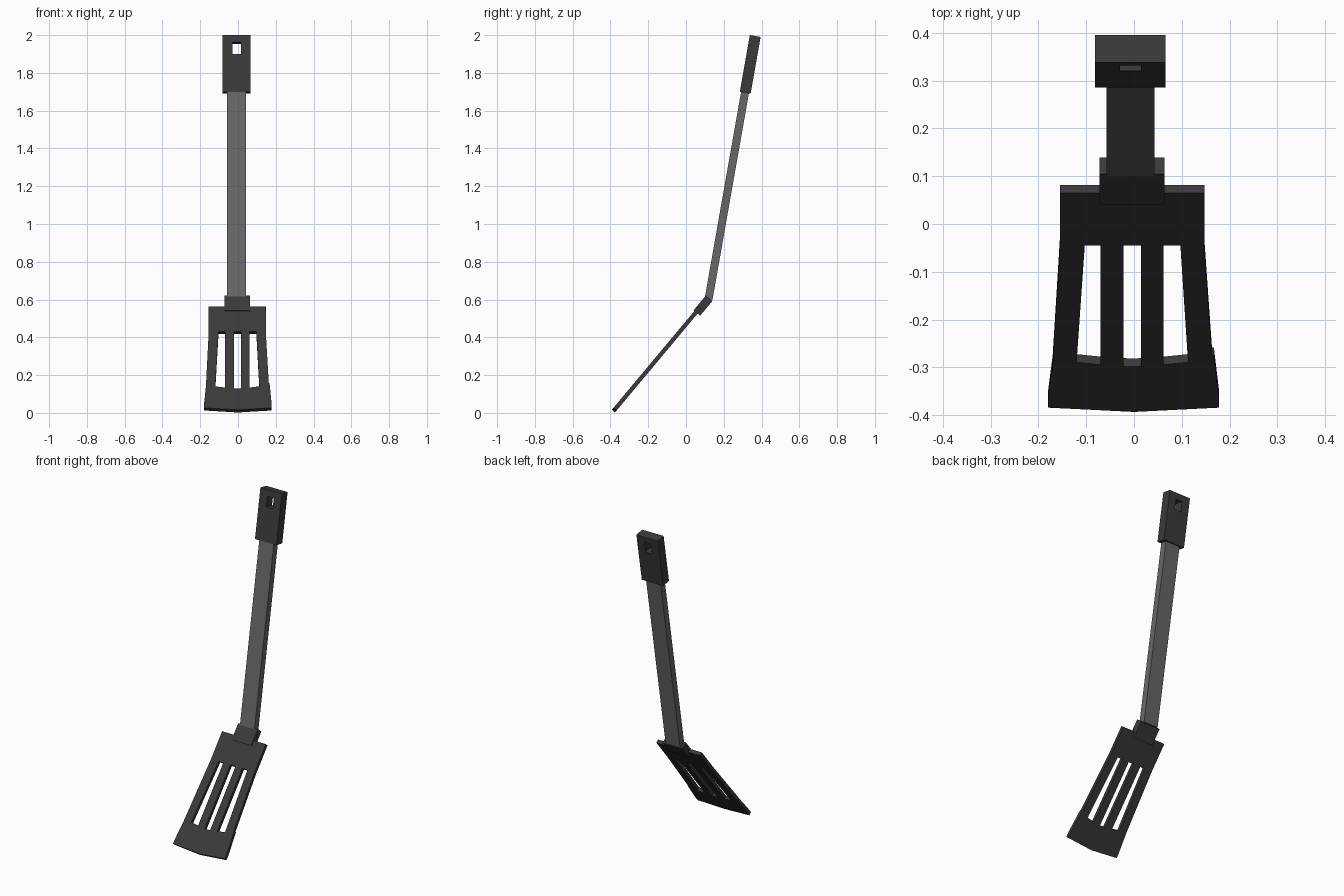
import bpy, bmesh, math
from mathutils import Matrix

if "Cube" in bpy.data.objects:
    bpy.data.objects.remove(bpy.data.objects["Cube"])


def material(name, value):
    m = bpy.data.materials.new(name)
    m.diffuse_color = (value, value, value, 1)
    m.use_nodes = True
    m.node_tree.nodes["Principled BSDF"].inputs["Base Color"].default_value = m.diffuse_color
    return m


dark = material("dark nylon", 0.042)
grey = material("grey metal", 0.135)


def rect(x0, x1, y0, y1):
    return [(x0, y0), (x1, y0), (x1, y1), (x0, y1)]


def plate(name, loops, thickness, origin, tilt, mat):
    """Extruded profile (first loop outline, others holes).
    origin = (y, z) on the front face, tilt = degrees above horizontal."""
    cu = bpy.data.curves.new(name + "_profile", 'CURVE')
    cu.dimensions = '2D'
    cu.fill_mode = 'BOTH'
    cu.extrude = thickness / 2
    for pts in loops:
        sp = cu.splines.new('POLY')
        sp.points.add(len(pts) - 1)
        for p, (x, y) in zip(sp.points, pts):
            p.co = (x, y, 0, 1)
        sp.use_cyclic_u = True
    tmp = bpy.data.objects.new(name + "_profile", cu)
    bpy.context.collection.objects.link(tmp)
    bpy.context.view_layer.update()
    dg = bpy.context.evaluated_depsgraph_get()
    me = bpy.data.meshes.new_from_object(tmp.evaluated_get(dg))
    bpy.data.objects.remove(tmp)

    bm = bmesh.new()
    bm.from_mesh(me)
    bmesh.ops.remove_doubles(bm, verts=bm.verts, dist=1e-5)
    bmesh.ops.recalc_face_normals(bm, faces=bm.faces)
    bm.transform(Matrix.Translation((0, *origin))
                 @ Matrix.Rotation(math.radians(tilt), 4, 'X')
                 @ Matrix.Translation((0, 0, -thickness / 2)))
    for f in bm.faces:
        f.smooth = False
    bm.to_mesh(me)
    bm.free()
    me.name = name
    me.materials.clear()
    me.materials.append(mat)
    ob = bpy.data.objects.new(name, me)
    bpy.context.collection.objects.link(ob)
    return ob


# Slotted blade, flared towards a slightly pointed tip
outline = [(-0.155, 0), (-0.155, -0.175), (-0.170, -0.555), (-0.180, -0.675),
           (-0.180, -0.700), (0.0, -0.714), (0.178, -0.700), (0.178, -0.672),
           (0.167, -0.530), (0.163, -0.530), (0.147, -0.175), (0.147, 0)]
slots = [
    [(-0.103, -0.172), (-0.070, -0.172), (-0.070, -0.560), (-0.120, -0.552)],
    [(-0.022, -0.172), (0.015, -0.172), (0.015, -0.565), (-0.003, -0.566), (-0.022, -0.565)],
    [(0.062, -0.172), (0.097, -0.172), (0.113, -0.552), (0.062, -0.560)],
]
plate("blade", [outline] + slots, 0.022, (0.065, 0.564), 50.1, dark)

# Collar joining blade and shaft
plate("collar", [rect(-0.072, 0.064, 0, 0.101)], 0.045, (0.040, 0.543), 50.1, dark)

# Flat bar shaft
plate("shaft", [rect(-0.057, 0.043, 0, 1.12)], 0.042, (0.0985, 0.604), 80, grey)

# Grip with hanging hole
plate("grip", [rect(-0.082, 0.066, 0, 0.305), rect(-0.029, 0.015, 0.203, 0.267)],
      0.058, (0.285, 1.70), 80, dark)
